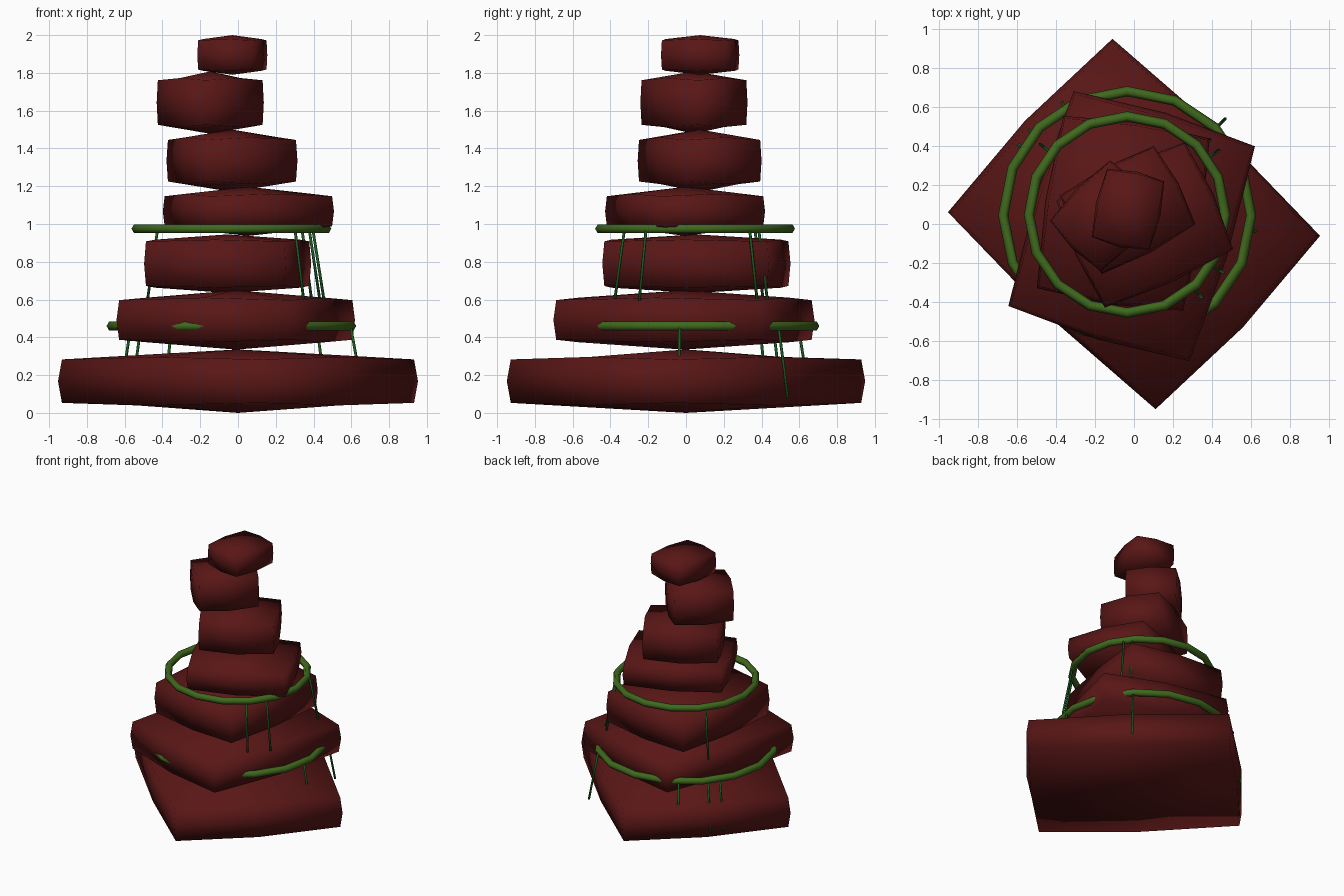
import bpy, bmesh
from math import radians, sin, cos, pi
from mathutils import Matrix, Vector

if "Cube" in bpy.data.objects:
    bpy.data.objects.remove(bpy.data.objects["Cube"])


def material(name, color):
    m = bpy.data.materials.new(name)
    m.diffuse_color = (*color, 1)
    m.use_nodes = True
    m.node_tree.nodes["Principled BSDF"].inputs["Base Color"].default_value = m.diffuse_color
    return m


stone_mat = material("dark_red_stone", (0.10, 0.008, 0.008))
vine_mat = material("vine_green", (0.05, 0.14, 0.012))
stem_mat = material("stem_green", (0.01, 0.10, 0.015))


def finish(bm, name, mat):
    bmesh.ops.recalc_face_normals(bm, faces=bm.faces)
    for f in bm.faces:
        f.smooth = True
    me = bpy.data.meshes.new(name)
    bm.to_mesh(me)
    bm.free()
    me.materials.append(mat)
    ob = bpy.data.objects.new(name, me)
    bpy.context.collection.objects.link(ob)
    return ob


# Boulder: once-subdivided box, face centres pushed out and corners drawn in
def stone(name, center, half, corner_z, angle):
    bm = bmesh.new()
    bmesh.ops.create_cube(bm, size=2)
    bmesh.ops.subdivide_edges(bm, edges=bm.edges[:], cuts=1, use_grid_fill=True)
    hx, hy, hz = half
    for v in bm.verts:
        sx, sy, sz = (round(c) for c in v.co)
        if sx and sy:
            k = 0.978 if sz else 1.0
            x, y, z = sx * hx * k, sy * hy * k, sz * corner_z
        elif sx or sy:
            k, d = (1.0, 0.008) if sz else (1.03, 0.014)
            x, y = sx * (hx * k + d), sy * (hy * k + d)
            z = sz * (corner_z + 0.25 * (hz - corner_z))
        else:
            x, y, z = 0, 0, sz * hz
        v.co = (x, y, z)
    bm.transform(Matrix.Translation(center) @ Matrix.Rotation(radians(angle), 4, 'Z'))
    return finish(bm, name, stone_mat)


# Stack from base to top: centre, half sizes, corner half height, turn of the long axis
STONES = [
    ((0, 0, 0.168), (0.733, 0.612, 0.168), 0.115, -43.5),
    ((-0.012, -0.011, 0.492), (0.575, 0.485, 0.157), 0.105, 73.1),
    ((-0.055, 0.055, 0.79), (0.446, 0.379, 0.155), 0.118, 81.3),
    ((0.055, -0.005, 1.067), (0.361, 0.301, 0.13), 0.08, 24.4),
    ((-0.032, 0.072, 1.335), (0.272, 0.227, 0.165), 0.11, 27.9),
    ((-0.147, 0.042, 1.643), (0.218, 0.183, 0.165), 0.118, 45),
    ((-0.03, 0.075, 1.895), (0.179, 0.150, 0.105), 0.077, 77.5),
]
for i, s in enumerate(STONES):
    stone(f"stone_{i + 1}", *s)


# Vine ring: low-poly torus
def ring(name, center, major, minor, n=16, m=6):
    bm = bmesh.new()
    loops = []
    for i in range(n):
        a = 2 * pi * i / n
        loops.append([bm.verts.new((
            center[0] + (major + minor * cos(2 * pi * j / m)) * cos(a),
            center[1] + (major + minor * cos(2 * pi * j / m)) * sin(a),
            center[2] + minor * sin(2 * pi * j / m))) for j in range(m)])
    for i in range(n):
        p, q = loops[i], loops[(i + 1) % n]
        for j in range(m):
            k = (j + 1) % m
            bm.faces.new((p[j], q[j], q[k], p[k]))
    return finish(bm, name, vine_mat)


# Hanging stem: thin rod leaning outward from a ring
def stem(name, center, major, angle):
    d = Vector((cos(radians(angle)), sin(radians(angle)), 0))
    a = Vector(center) + d * major
    b = a + d * 0.07 + Vector((0, 0, -0.38))
    bm = bmesh.new()
    bmesh.ops.create_cone(bm, cap_ends=True, segments=5, radius1=0.008,
                          radius2=0.008, depth=(b - a).length)
    rot = (b - a).to_track_quat('Z', 'Y').to_matrix().to_4x4()
    bm.transform(Matrix.Translation((a + b) / 2) @ rot)
    return finish(bm, name, stem_mat)


VINES = [
    ("lower_vine", (-0.035, 0.045, 0.46), 0.635, (-7, 44.5, 120, 139, 147)),
    ("upper_vine", (-0.035, 0.048, 0.975), 0.503, (-48, -31, 35, 42, 141)),
]
for name, center, major, angles in VINES:
    ring(name + "_ring", center, major, 0.026)
    for i, a in enumerate(angles):
        stem(f"{name}_stem_{i + 1}", center, major, a)
